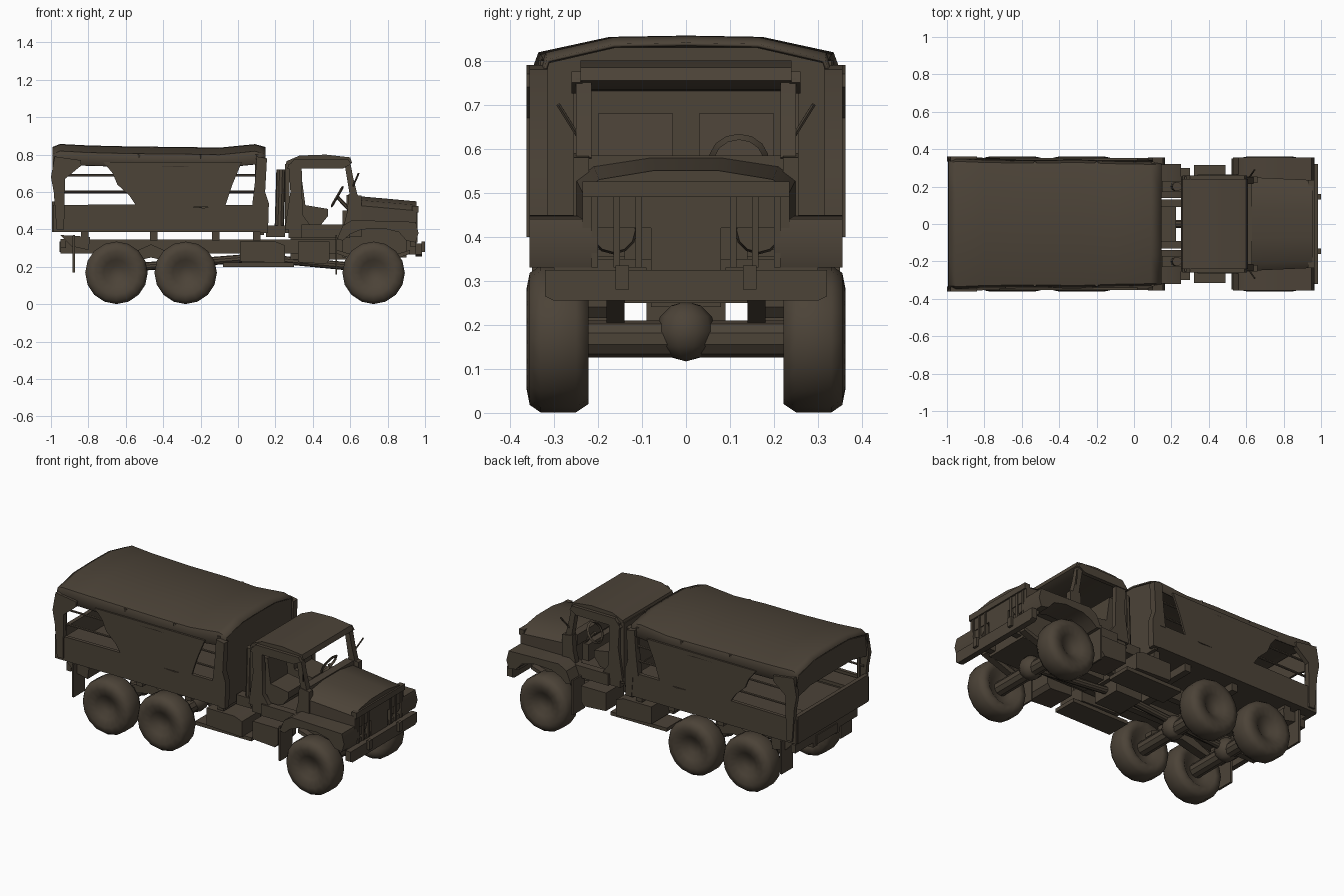
import bpy, bmesh, math
from mathutils import Vector, Matrix

if "Cube" in bpy.data.objects:
    bpy.data.objects.remove(bpy.data.objects["Cube"])

paint = bpy.data.materials.new("dark olive brown")
paint.diffuse_color = (0.072, 0.056, 0.039, 1)
paint.use_nodes = True
paint.node_tree.nodes["Principled BSDF"].inputs["Base Color"].default_value = paint.diffuse_color


def finish(name, bm, mirror=False, angle=35):
    if mirror:  # copy to the other side (-y)
        g = bmesh.ops.duplicate(bm, geom=bm.verts[:] + bm.edges[:] + bm.faces[:])
        for v in g["geom"]:
            if isinstance(v, bmesh.types.BMVert):
                v.co.y *= -1
    bmesh.ops.recalc_face_normals(bm, faces=bm.faces[:])
    me = bpy.data.meshes.new(name)
    for f in bm.faces:
        f.smooth = True
    bm.to_mesh(me)
    bm.free()
    me.set_sharp_from_angle(angle=math.radians(angle))
    me.materials.append(paint)
    ob = bpy.data.objects.new(name, me)
    bpy.context.collection.objects.link(ob)
    return ob


def prism(name, pts, a, b, axis="y", mirror=False):
    """Extrude a profile: (x,z) along y, or (y,z) along x."""
    put = {"y": lambda p, t: (p[0], t, p[1]), "x": lambda p, t: (t, p[0], p[1])}[axis]
    bm = bmesh.new()
    lo = [bm.verts.new(put(p, a)) for p in pts]
    hi = [bm.verts.new(put(p, b)) for p in pts]
    bm.faces.new(lo)
    bm.faces.new(hi)
    n = len(pts)
    for i in range(n):
        bm.faces.new((lo[i], lo[(i + 1) % n], hi[(i + 1) % n], hi[i]))
    return finish(name, bm, mirror)


def box(name, x0, x1, y0, y1, z0, z1, mirror=False):
    return prism(name, [(x0, z0), (x1, z0), (x1, z1), (x0, z1)], y0, y1, "y", mirror)


def rod(name, p, q, r, r2=None, n=10, mirror=False):
    p, q = Vector(p), Vector(q)
    bm = bmesh.new()
    m = Matrix.Translation((p + q) / 2) @ (q - p).to_track_quat("Z", "Y").to_matrix().to_4x4()
    bmesh.ops.create_cone(bm, cap_ends=True, segments=n, radius1=r,
                          radius2=r if r2 is None else r2, depth=(q - p).length, matrix=m)
    return finish(name, bm, mirror)


def wheel(name, x):
    prof = [(.26, 0), (.255, .07), (.222, .11), (.222, .148), (.25, .167), (.33, .167),
            (.355, .15), (.362, .115), (.345, .07), (.32, .035), (.318, 0)]
    bm = bmesh.new()
    n, rings = 16, []
    for y, r in prof:
        k = n if r else 1
        rings.append([bm.verts.new((x + r * math.cos(2 * math.pi * i / n), y,
                                    .168 + r * math.sin(2 * math.pi * i / n))) for i in range(k)])
    for a, b in zip(rings, rings[1:]):
        for i in range(n):
            j = (i + 1) % n
            f = [a[i % len(a)], a[j % len(a)], b[j % len(b)], b[i % len(b)]]
            bm.faces.new(list(dict.fromkeys(f)))
    finish(name, bm, True, 60)


# Wheels, axles and differentials
for nm, x in (("rear", -.65), ("middle", -.28), ("front", .725)):
    wheel(nm + "_wheels", x)
    rod(nm + "_axle", (x, -.26, .168), (x, .26, .168), .042)
    bm = bmesh.new()
    bmesh.ops.create_uvsphere(bm, u_segments=10, v_segments=6, radius=.068,
                              matrix=Matrix.Translation((x, 0, .185)))
    finish(nm + "_differential", bm)

# Chassis
box("frame_rail", -.95, .93, .09, .13, .27, .345, True)
for i, x in enumerate((-.93, -.6, -.46, -.1, .2, .5)):
    box(f"cross_member_{i}", x - .025, x + .025, -.1, .1, .28, .335)
for i, x in enumerate((-.82, -.45, -.12, .1)):
    box(f"bed_joist_{i}", x - .02, x + .02, -.31, .31, .34, .395)
prism("rear_spring", [(-.68, .2), (-.465, .25), (-.25, .2), (-.25, .225), (-.465, .32), (-.68, .225)],
      .15, .2, "y", True)
prism("front_spring", [(.53, .27), (.725, .2), (.92, .27), (.92, .29), (.725, .23), (.53, .29)],
      .14, .18, "y", True)
rod("rear_drive_shaft", (-.65, 0, .19), (.1, 0, .25), .022)
rod("front_drive_shaft", (.1, 0, .25), (.72, 0, .19), .022)
box("transfer_case", .02, .2, -.09, .09, .2, .33)
box("gearbox", .28, .58, -.08, .08, .24, .38)
box("engine", .56, .9, -.14, .14, .25, .5)
prism("fuel_tank", [(.01, .23), (.25, .22), (.25, .315), (.2, .335), (.01, .335)], .14, .32, "y", True)
box("tank_step", -.08, .3, .15, .3, .2, .222, True)
prism("battery_box", [(.32, .225), (.47, .215), (.49, .24), (.49, .335), (.32, .335)], .14, .315, "y", True)
box("front_mudflap", .52, .53, .23, .35, .16, .37, True)
box("rear_mudflap", -.885, -.872, .23, .34, .17, .37, True)
prism("rear_light_bracket", [(-.89, .31), (-.8, .29), (-.79, .36), (-.95, .37)], .13, .31, "y", True)
box("rear_beam", -.95, -.92, -.3, .3, .3, .35)

# Cargo bed
box("bed_floor", -.97, .13, -.33, .33, .385, .42)
prism("bed_side", [(-.99, .385), (.12, .385), (.12, .53), (-.1, .53), (-.18, .515), (-.5, .535), (-.99, .53)],
      .33, .352, "y", True)
box("tailgate", -.995, -.97, -.34, .34, .385, .55)
box("bed_front_board", .12, .14, -.34, .34, .37, .55)
box("bench", -.94, .1, .2, .32, .5, .52, True)

# Canvas cover: lofted arch sagging between its bows
half = [(.35, .745), (.326, .812), (.17, .846), (0, .849)]
sect = half + [(-y, z) for y, z in half[-2::-1]]
bm = bmesh.new()
rows = []
for x, dy, dz in ((-.99, .99, -.012), (-.95, 1.02, .004), (-.8, 1, -.004), (-.55, .99, -.01),
                  (-.3, 1, -.012), (-.1, .98, -.016), (.09, .97, .003), (.145, .96, -.012)):
    rows.append([bm.verts.new((x, y * dy, z + dz)) for y, z in sect])
for a, b in zip(rows, rows[1:]):
    for i in range(len(sect) - 1):
        bm.faces.new((a[i], a[i + 1], b[i + 1], b[i]))
cover = finish("canvas_roof", bm, angle=30)
mod = cover.modifiers.new("thickness", "SOLIDIFY")
mod.thickness, mod.offset = .008, 0
prism("canvas_side", [(-.72, .76), (-.67, .7), (-.645, .64), (-.58, .58), (-.54, .52), (-.07, .52),
                      (-.03, .64), (.02, .76)], .34, .352, "y", True)
prism("canvas_rear_corner", [(-.97, .4), (-.93, .4), (-.925, .67), (-.84, .74), (-.84, .77), (-.98, .79),
                             (-1, .68), (-.985, .6)], .335, .362, "y", True)
prism("canvas_front_corner", [(.075, .52), (.11, .52), (.12, .38), (.16, .38), (.165, .54), (.145, .6),
                              (.155, .78), (.1, .79), (.09, .65)], .315, .355, "y", True)
prism("canvas_front_wall", [(-.33, .4), (.33, .4), (.335, .74), (.312, .795), (.16, .83), (-.16, .83),
                            (-.312, .795), (-.335, .74)], .125, .14, "x")
prism("canvas_rear_flap", [(-.34, .66), (-.2, .69), (.2, .69), (.34, .66), (.325, .79), (.16, .828),
                           (-.16, .828), (-.325, .79)], -.985, -.972, "x")
for i, z in enumerate((.6, .69)):
    rod(f"side_rail_{i}", (-.97, .33, z), (.12, .33, z), .007, n=6, mirror=True)
for i, x in enumerate((-.94, -.53, -.2, .1)):
    rod(f"cover_bow_{i}", (x, .325, .5), (x, .325, .8), .01, n=6, mirror=True)

# Cab
box("cab_floor", .27, .6, -.25, .25, .355, .4)
prism("cab_rear_post", [(.25, .4), (.4, .4), (.38, .43), (.345, .48), (.34, .76), (.27, .75), (.28, .6)],
      .225, .255, "y", True)
box("cab_rear_wall", .25, .275, -.24, .24, .38, .75)
prism("cab_roof", [(.25, .73), (.33, .735), (.57, .735), (.61, .755), (.6, .785), (.47, .8), (.33, .795), (.26, .765)],
      -.24, .24)
prism("roof_side", [(.26, .725), (.56, .725), (.605, .75), (.59, .775), (.3, .775)], .235, .26, "y", True)
prism("windshield_post", [(.57, .75), (.6, .76), (.615, .68), (.64, .58), (.6, .57)], .215, .25, "y", True)
prism("cowl_side", [(.57, .36), (.66, .36), (.66, .58), (.59, .59), (.585, .5), (.57, .44)], .22, .255, "y", True)
box("sill", .34, .6, .22, .265, .355, .425, True)
box("firewall", .6, .63, -.24, .24, .37, .585)
box("dashboard", .58, .62, -.22, .22, .52, .585)
prism("seat", [(.3, .4), (.44, .42), (.48, .47), (.48, .51), (.36, .53), (.34, .68), (.3, .68)], .03, .2, "y", True)
rod("steering_column", (.6, .12, .5), (.53, .12, .575), .01, n=6)
bm = bmesh.new()
tilt = Matrix.Translation((.53, .12, .575)) @ Matrix.Rotation(math.radians(-60), 4, "Y")
ring = [[bm.verts.new(tilt @ Vector(((.06 + .008 * math.cos(b)) * math.cos(a),
                                     (.06 + .008 * math.cos(b)) * math.sin(a), .008 * math.sin(b))))
         for b in (0, 2.1, 4.2)] for a in [math.pi * k / 7 for k in range(14)]]
for i in range(14):
    for j in range(3):
        p, q = ring[i], ring[(i + 1) % 14]
        bm.faces.new((p[j], q[j], q[(j + 1) % 3], p[(j + 1) % 3]))
finish("steering_wheel", bm)
rod("air_intake", (.22, .2, .38), (.23, .2, .72), .025, mirror=True)
box("intake_bracket", .15, .25, .17, .23, .36, .42, True)
rod("mirror_arm", (.61, .24, .62), (.645, .29, .7), .005, n=6, mirror=True)

# Hood, fenders and nose
hood = prism("hood", [(-.25, .42), (.25, .42), (.25, .53), (.21, .56), (.08, .58), (-.08, .58), (-.21, .56),
                      (-.25, .53)], .62, .955, "x").data
for v in hood.vertices:  # slope and taper towards the nose
    if v.co.x > .9:
        v.co.y *= .94
        v.co.z -= .03 if v.co.z > .5 else 0
prism("fender", [(.53, .35), (.56, .42), (.61, .45), (.78, .445), (.95, .44), (.965, .38), (.95, .33), (.9, .34),
                 (.86, .385), (.78, .405), (.66, .4), (.6, .375), (.56, .34)], .2, .355, "y", True)
box("grille_panel", .93, .955, -.08, .08, .3, .53)
box("grille_top", .93, .965, -.235, .235, .49, .525)
box("grille_bottom", .92, .95, -.3, .3, .31, .35)
for i in range(3):
    box(f"headlight_guard_{i}", .94, .96, .1 + .05 * i, .115 + .05 * i, .33, .5, True)
rod("headlight", (.92, .165, .415), (.95, .165, .415), .055, .05, 12, True)
prism("bumper", [(-.32, .265), (-.3, .255), (.3, .255), (.32, .265), (.32, .325), (-.32, .325)], .95, .985, "x")
box("bumper_bracket", .88, .955, .09, .13, .265, .33, True)
box("tow_hook", .98, 1, .13, .16, .28, .335, True)
